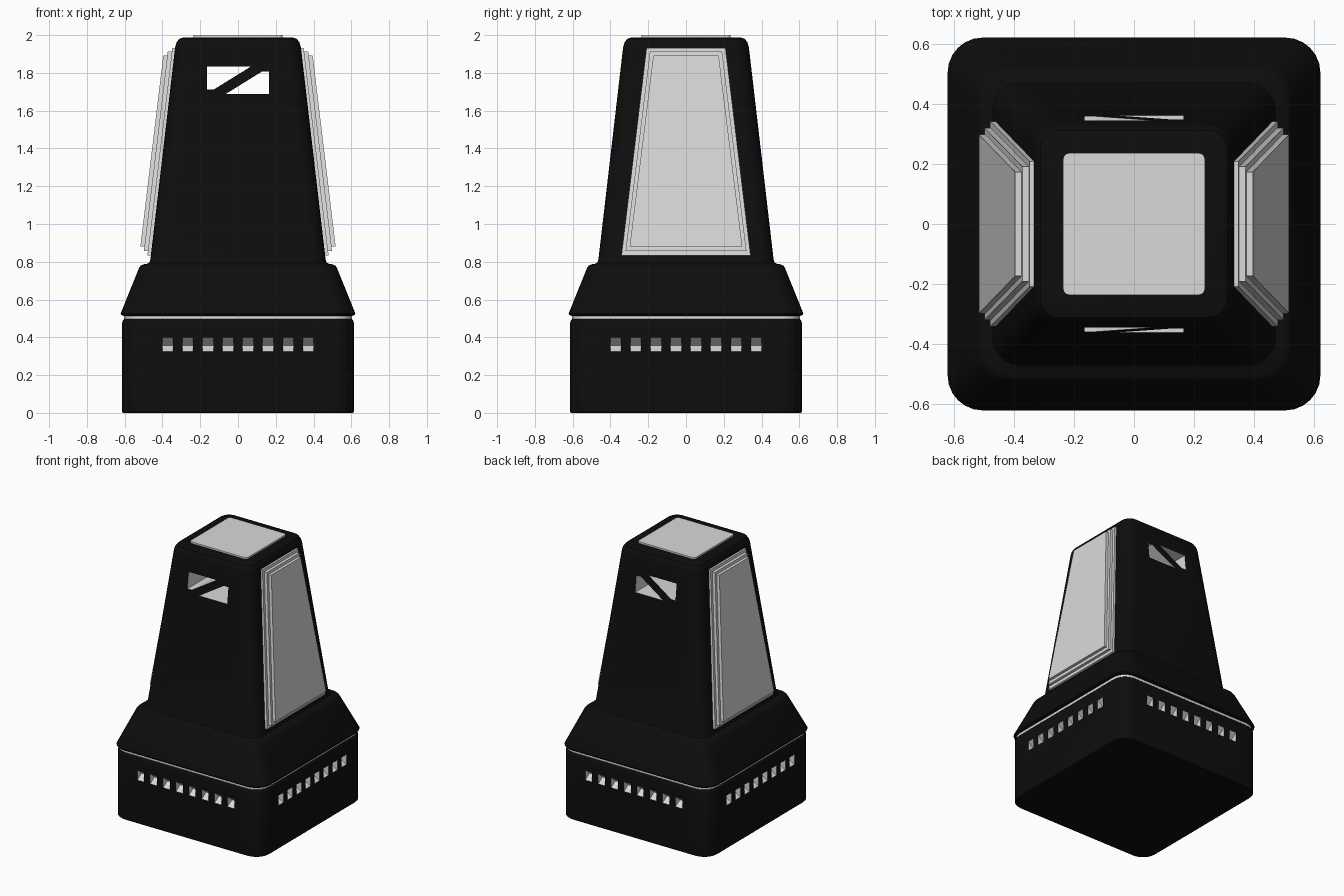
import bpy, bmesh, math
from mathutils import Matrix

if "Cube" in bpy.data.objects:
    bpy.data.objects.remove(bpy.data.objects["Cube"])


def material(name, rgb):
    m = bpy.data.materials.new(name)
    m.diffuse_color = (*rgb, 1)
    m.use_nodes = True
    m.node_tree.nodes["Principled BSDF"].inputs["Base Color"].default_value = m.diffuse_color
    return m


BLACK = material("matte black", (0.004, 0.004, 0.004))
LIGHT = material("light grey", (0.7, 0.7, 0.7))


def ring(half, radius, z, seg=6):
    """Rounded square loop at height z."""
    pts = []
    c = half - radius
    for k, (sx, sy) in enumerate([(1, 1), (-1, 1), (-1, -1), (1, -1)]):
        for i in range(seg + 1):
            a = math.pi / 2 * (k + i / seg)
            pts.append((sx * c + radius * math.cos(a), sy * c + radius * math.sin(a), z))
    return pts


def build(name, lofts, mats, index=0, smooth=True):
    """One object made of closed lofts, each a list of loops."""
    bm = bmesh.new()
    for loops in lofts:
        rows = [[bm.verts.new(p) for p in loop] for loop in loops]
        n = len(rows[0])
        for a, b in zip(rows, rows[1:]):
            for i in range(n):
                j = (i + 1) % n
                bm.faces.new((a[i], a[j], b[j], b[i]))
        bm.faces.new(rows[0][::-1])
        bm.faces.new(rows[-1])
    bmesh.ops.recalc_face_normals(bm, faces=bm.faces)
    for f in bm.faces:
        f.material_index = index
    me = bpy.data.meshes.new(name)
    bm.to_mesh(me)
    bm.free()
    for m in mats:
        me.materials.append(m)
    ob = bpy.data.objects.new(name, me)
    bpy.context.collection.objects.link(ob)
    if smooth:
        shade(ob)
    return ob


def select(ob):
    bpy.ops.object.select_all(action='DESELECT')
    ob.select_set(True)
    bpy.context.view_layer.objects.active = ob


def shade(ob):
    select(ob)
    bpy.ops.object.shade_smooth_by_angle(angle=math.radians(30))


def cut(ob, cutter):
    """Subtract the cutter, keeping its colour on the cut faces."""
    select(ob)
    mod = ob.modifiers.new("cut", 'BOOLEAN')
    mod.operation = 'DIFFERENCE'
    mod.solver = 'EXACT'
    mod.object = cutter
    bpy.ops.object.modifier_apply(modifier=mod.name)
    bpy.data.objects.remove(cutter)
    shade(ob)


# Base box with a softened top edge
base = build("base", [[ring(h, r, z) for h, r, z in [
    (0.607, 0.105, 0), (0.613, 0.11, 0.006), (0.613, 0.11, 0.478),
    (0.609, 0.107, 0.49), (0.600, 0.10, 0.5)]]], [BLACK, LIGHT], smooth=False)

# Row of eight V-shaped vents on each side of the base
vents = []
section = [(-0.66, 0.324), (-0.612, 0.324), (-0.562, 0.356), (-0.612, 0.398), (-0.66, 0.398)]
for k in range(4):
    rot = Matrix.Rotation(k * math.pi / 2, 3, 'Z')
    for i in range(8):
        x = -0.371 + 0.106 * i
        vents.append([[rot @ Matrix.Translation((x + dx, y, z)).translation for y, z in section]
                      for dx in (-0.028, 0.028)])
cut(base, build("vent_cutter", vents, [BLACK, LIGHT], 1, False))

# Light seam between base and upper body
build("seam_strip", [[ring(0.603, 0.103, 0.495), ring(0.603, 0.103, 0.522)]], [LIGHT])

# Flared skirt and tapered tower in one shell
tower = build("tower", [[ring(h, r, z) for h, r, z in [
    (0.605, 0.105, 0.514), (0.618, 0.115, 0.518), (0.621, 0.117, 0.527),
    (0.524, 0.105, 0.767), (0.516, 0.102, 0.779), (0.502, 0.095, 0.786),
    (0.484, 0.09, 0.789), (0.470, 0.09, 0.796), (0.464, 0.09, 0.81),
    (0.333, 0.08, 1.935), (0.326, 0.075, 1.96), (0.312, 0.065, 1.98),
    (0.288, 0.055, 1.988)]]], [BLACK, LIGHT], smooth=False)

# Window through the tower, split by a diagonal bar
half = [(-0.165, 1.833), (0.067, 1.833), (-0.128, 1.712), (-0.165, 1.712)]
other = [(-x, 3.52 - z) for x, z in half]
openings = [[[(x, y, z) for x, z in p] for y in (-0.6, 0.6)] for p in (half, other)]
cut(tower, build("window_cutter", openings, [BLACK, LIGHT], 1, False))

# Stepped side panels, three layers on each side
for side, label in ((1, "right"), (-1, "left")):
    for i in range(3):
        z0, z1 = 0.832 + 0.025 * i, 1.932 - 0.02 * i
        y0, y1 = 0.342 - 0.022 * i, 0.209 - 0.018 * i
        loops = [[(side * (x - 0.12 * (z - 0.83)), y, z) for y, z in
                  [(-y0, z0), (y0, z0), (y1, z1), (-y1, z1)]]
                 for x in (0.445, 0.48 + 0.0215 * i)]
        build(f"{label}_panel_{i + 1}", [loops], [LIGHT], smooth=False)

# Plate on the top
build("top_plate", [[ring(0.236, 0.02, 1.98, 4), ring(0.236, 0.02, 2.0, 4)]], [LIGHT])
